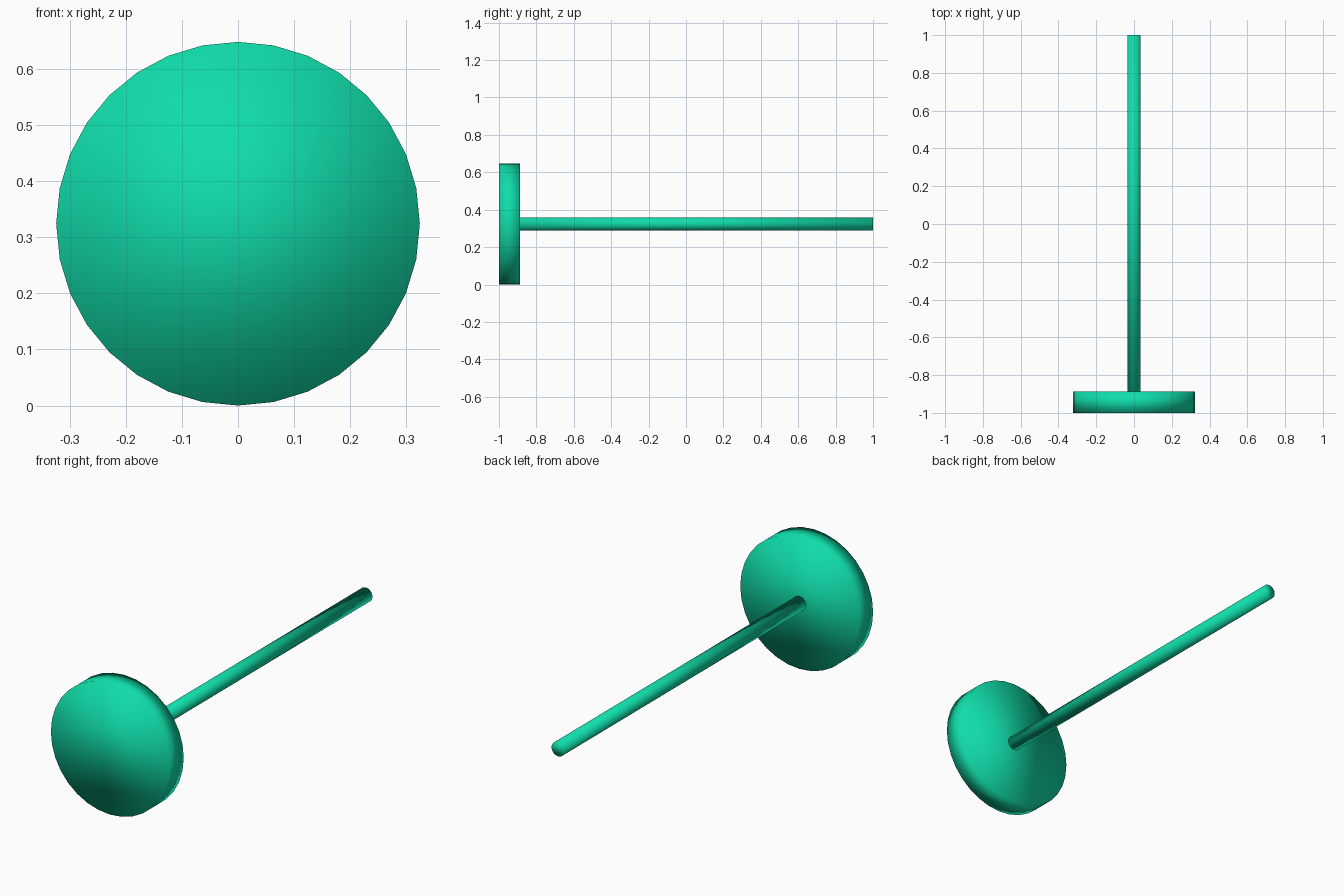
import bpy
import math

if "Cube" in bpy.data.objects:
    bpy.data.objects.remove(bpy.data.objects["Cube"])

CENTRE_Z = 0.324
FACE_Y = -0.887  # back face of the head, where the shaft starts

green = bpy.data.materials.new("green")
green.diffuse_color = (0.005, 0.72, 0.40, 1.0)
green.use_nodes = True
green.node_tree.nodes["Principled BSDF"].inputs["Base Color"].default_value = green.diffuse_color


def rod(name, radius, y0, y1, sides=32):
    """Smooth cylinder lying along y."""
    bpy.ops.mesh.primitive_cylinder_add(
        vertices=sides, radius=radius, depth=y1 - y0,
        location=(0, (y0 + y1) / 2, CENTRE_Z), rotation=(math.pi / 2, 0, 0))
    obj = bpy.context.object
    obj.name = name
    # caps and sides share normals, giving the soft domed look
    bpy.ops.object.shade_smooth()
    obj.data.materials.append(green)
    return obj


# Wide flat head at the front
rod("head_disc", 0.324, -1.0, FACE_Y)

# Long thin shaft running to the back
rod("shaft", 0.0355, FACE_Y, 1.0)
